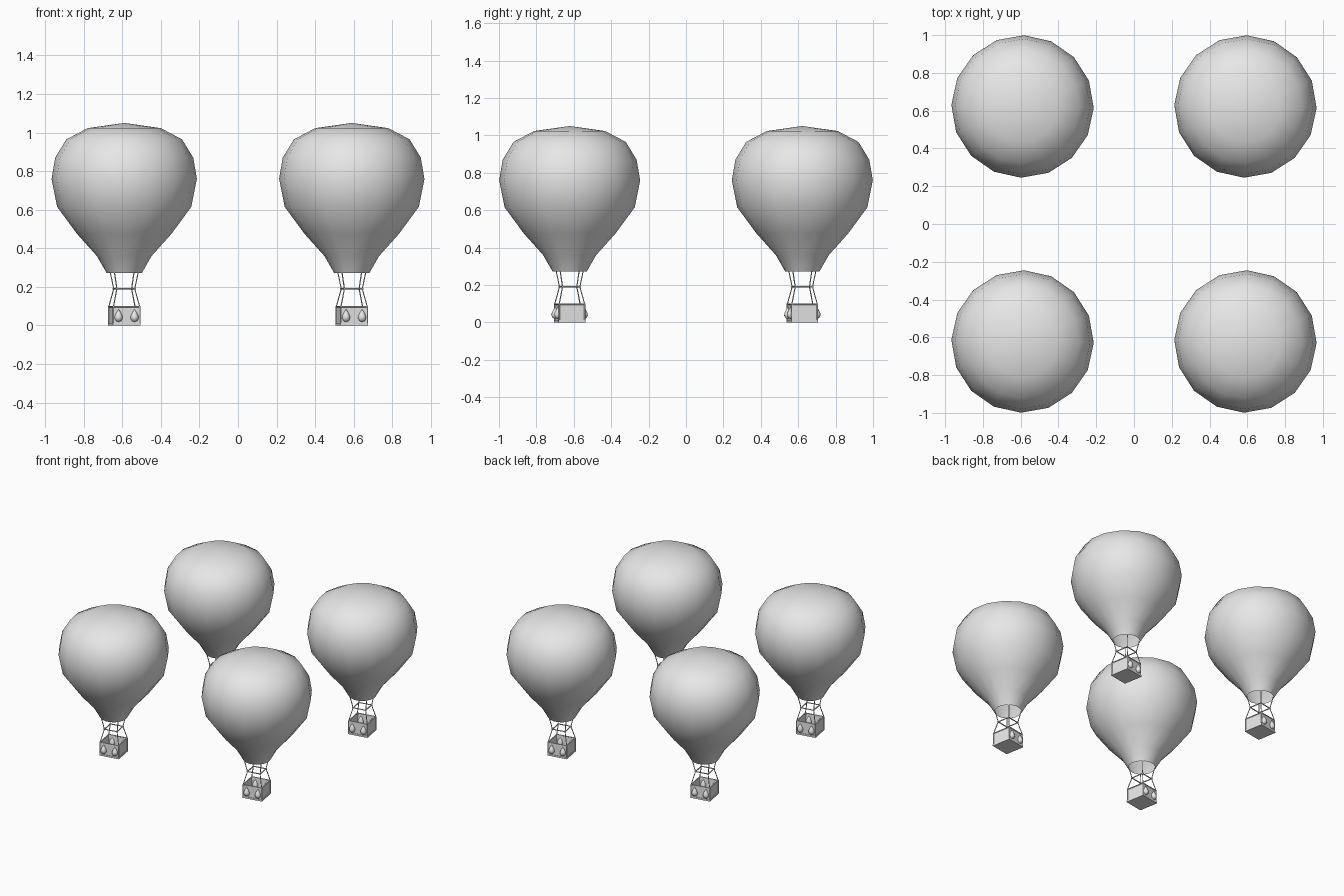
import bpy, bmesh
from math import cos, sin, pi, radians
from mathutils import Vector, Matrix

cube = bpy.data.objects.get("Cube")
if cube:
    bpy.data.objects.remove(cube)

grey = bpy.data.materials.new("plain_grey")
grey.use_nodes = True
grey.diffuse_color = (0.8, 0.8, 0.8, 1)
grey.node_tree.nodes["Principled BSDF"].inputs["Base Color"].default_value = (0.8, 0.8, 0.8, 1)

CENTRES = {"front_right": (-0.59, -0.622), "front_left": (0.59, -0.622),
           "back_right": (-0.59, 0.622), "back_left": (0.59, 0.622)}
BASKET_TURN = radians(10)
ENVELOPE_TURN = radians(-1.2)


def place(name, bm, turn, smooth=False):
    """Turn a part into a mesh and put one linked copy on every balloon."""
    bmesh.ops.recalc_face_normals(bm, faces=bm.faces)
    for f in bm.faces:
        f.smooth = smooth
    mesh = bpy.data.meshes.new(name)
    bm.to_mesh(mesh)
    bm.free()
    mesh.materials.append(grey)
    for spot, (x, y) in CENTRES.items():
        ob = bpy.data.objects.new(f"{name}_{spot}", mesh)
        ob.location = (x, y, 0)
        ob.rotation_euler.z = turn
        bpy.context.collection.objects.link(ob)


def lathe(bm, profile, sides, at=(0, 0, 0)):
    """Spin (radius, height) points; a zero radius closes to a point."""
    at, last = Vector(at), None
    for r, z in profile:
        count = sides if r else 1
        ring = [bm.verts.new(at + Vector((r * cos(2 * pi * i / sides), r * sin(2 * pi * i / sides), z)))
                for i in range(count)]
        if last:
            for i in range(sides):
                j = (i + 1) % sides
                quad = [last[i % len(last)], last[j % len(last)], ring[j % count], ring[i % count]]
                bm.faces.new(list(dict.fromkeys(quad)))
        last = ring


def rod(bm, a, b, radius, sides=6):
    a, b = Vector(a), Vector(b)
    turn = (b - a).to_track_quat('Z', 'Y').to_matrix().to_4x4()
    bmesh.ops.create_cone(bm, cap_ends=True, segments=sides, radius1=radius, radius2=radius,
                          depth=(b - a).length, matrix=Matrix.Translation((a + b) / 2) @ turn)


def box(bm, half, low, high):
    return bmesh.ops.create_cube(bm, size=1, matrix=Matrix.Translation((0, 0, (low + high) / 2))
                                 @ Matrix.Diagonal((2 * half, 2 * half, high - low, 1)))


def corners(half, z):
    return [Vector((sx * half, sy * half, z)) for sx, sy in ((1, 1), (-1, 1), (-1, -1), (1, -1))]


# Envelope, open at the mouth
bm = bmesh.new()
lathe(bm, [(0.092, 0.273), (0.142, 0.36), (0.245, 0.475), (0.348, 0.615), (0.377, 0.76),
           (0.358, 0.87), (0.3, 0.965), (0.19, 1.023), (0, 1.05)], 16)
place("envelope", bm, ENVELOPE_TURN, smooth=True)

# Basket: an open box with thick walls
bm = bmesh.new()
box(bm, 0.069, 0.005, 0.1)
top = [f for f in bm.faces if f.normal.z > 0.9]
inset = bmesh.ops.inset_region(bm, faces=top, thickness=0.006)
for v in top[0].verts:
    v.co.z = 0.016
place("basket", bm, BASKET_TURN)

# Base plate under the basket
bm = bmesh.new()
box(bm, 0.073, 0, 0.012)
place("base_plate", bm, BASKET_TURN)

# Rim rails and corner posts
bm = bmesh.new()
rim, foot = corners(0.069, 0.098), corners(0.069, 0.005)
for i in range(4):
    rod(bm, rim[i], rim[i - 1], 0.004)
    rod(bm, foot[i], rim[i], 0.004)
place("basket_rails", bm, BASKET_TURN)

# Burner frame of four crossing bars
bm = bmesh.new()
frame = corners(0.047, 0.19)
for i in range(4):
    reach = (frame[i - 1] - frame[i]) * 0.06
    rod(bm, frame[i] - reach, frame[i - 1] + reach, 0.004)
place("burner_frame", bm, BASKET_TURN)

# Ropes from basket to frame to mouth
bm = bmesh.new()
for low, mid, high in zip(rim, frame, corners(0.063, 0.278)):
    rod(bm, low, mid, 0.003)
    rod(bm, mid, high, 0.003)
place("ropes", bm, BASKET_TURN)

# Teardrop sandbags, two on the front and two on the back
bm = bmesh.new()
for sx in (-1, 1):
    for sy in (-1, 1):
        lathe(bm, [(0, 0.018), (0.014, 0.023), (0.021, 0.036), (0.02, 0.05),
                   (0.012, 0.066), (0.004, 0.078), (0, 0.085)], 10,
              at=(sx * 0.042, sy * 0.07, 0))
place("sandbags", bm, BASKET_TURN, smooth=True)
